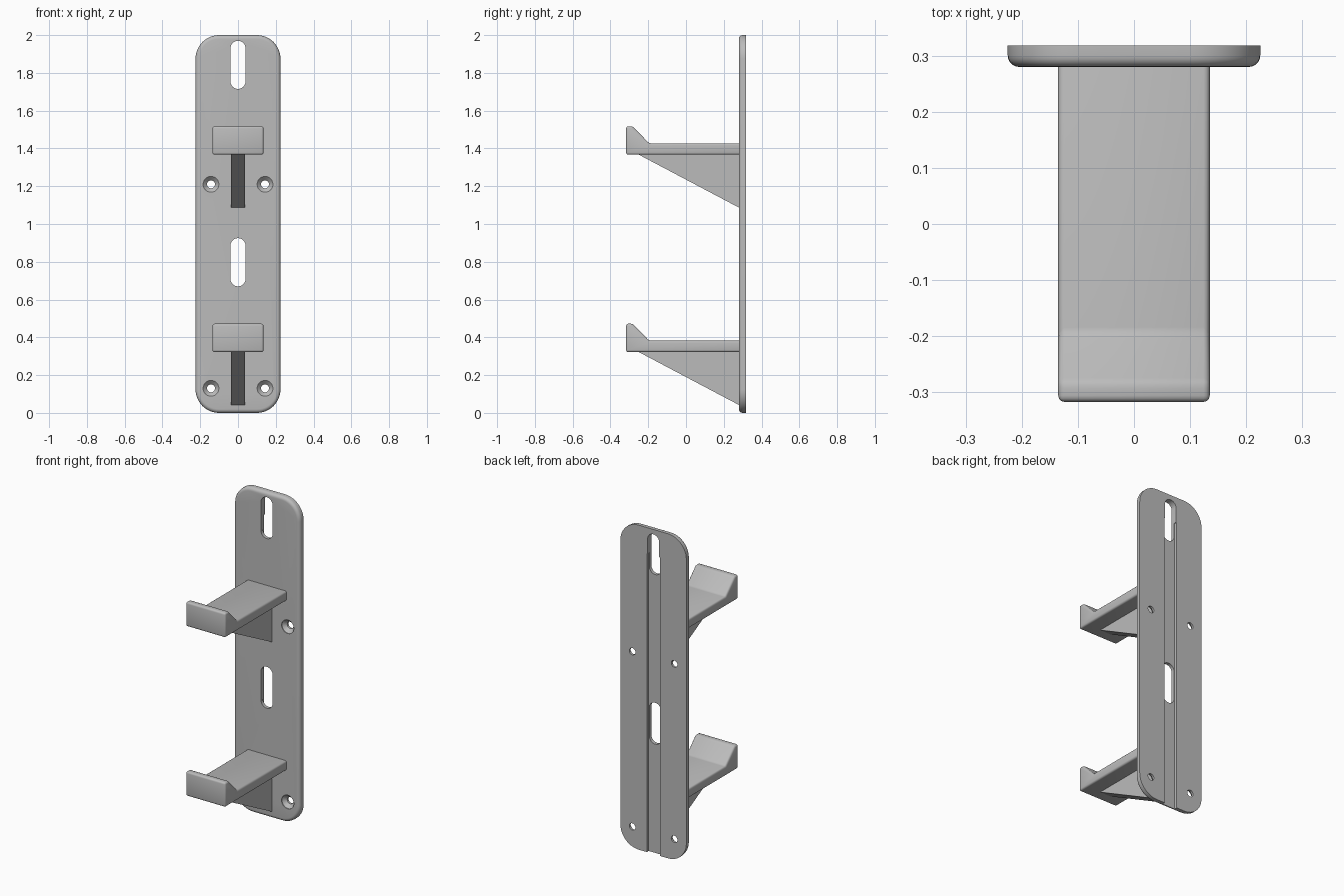
import bpy, bmesh
from math import sin, cos, pi
from mathutils import Vector

cube = bpy.data.objects.get("Cube")
if cube:
    bpy.data.objects.remove(cube, do_unlink=True)

grey = bpy.data.materials.new("plain grey")
grey.use_nodes = True
grey.diffuse_color = (0.5, 0.5, 0.5, 1)
grey.node_tree.nodes["Principled BSDF"].inputs["Base Color"].default_value = (0.5, 0.5, 0.5, 1)

FRONT, BACK = 0.28, 0.318


def finish(name, bm):
    bmesh.ops.recalc_face_normals(bm, faces=bm.faces)
    mesh = bpy.data.meshes.new(name)
    bm.to_mesh(mesh)
    bm.free()
    mesh.materials.append(grey)
    obj = bpy.data.objects.new(name, mesh)
    bpy.context.collection.objects.link(obj)
    return obj


def prism(points, offset):
    """Extrude a closed outline along an offset vector."""
    bm = bmesh.new()
    face = bm.faces.new([bm.verts.new(p) for p in points])
    result = bmesh.ops.extrude_face_region(bm, geom=[face])
    moved = [v for v in result["geom"] if isinstance(v, bmesh.types.BMVert)]
    bmesh.ops.translate(bm, verts=moved, vec=Vector(offset))
    return bm


def rounded_rect(half_w, z0, z1, r, y, steps):
    """Rounded rectangle outline in the xz plane."""
    pts = []
    corners = [(1, z1 - r), (-1, z1 - r), (-1, z0 + r), (1, z0 + r)]
    for k, (side, cz) in enumerate(corners):
        for i in range(steps + 1):
            a = (k + i / steps) * pi / 2
            p = Vector((side * (half_w - r) + r * cos(a), y, cz + r * sin(a)))
            if not pts or (p - pts[-1]).length > 1e-5:
                pts.append(p)
    if (pts[0] - pts[-1]).length < 1e-5:
        pts.pop()
    return pts


def apply_modifiers(obj):
    bpy.ops.object.select_all(action='DESELECT')
    obj.select_set(True)
    bpy.context.view_layer.objects.active = obj
    for m in list(obj.modifiers):
        bpy.ops.object.modifier_apply(modifier=m.name)
    bpy.ops.object.shade_smooth_by_angle(angle=pi / 6)


# Back plate with a rounded front rim
bm = prism(rounded_rect(0.225, 0, 2, 0.125, FRONT, 12), (0, BACK - FRONT, 0))
bm.normal_update()
rim = [e for e in bm.edges if all(abs(v.co.y - FRONT) < 1e-5 for v in e.verts)]
bmesh.ops.bevel(bm, geom=rim, offset=0.02, segments=5, profile=0.5, affect='EDGES')
plate = finish("back_plate", bm)

# Cutters: two hanging slots and the cable groove in the back
cutters = []
for z0, z1 in ((1.715, 1.97), (0.67, 0.925)):
    cutters.append(finish("slot_cutter", prism(
        rounded_rect(0.04, z0, z1, 0.04, FRONT - 0.1, 8), (0, 0.3, 0))))
groove = [(x, BACK - 0.018, z) for x, z in
          ((-0.044, -0.1), (0.044, -0.1), (0.044, 1.84), (-0.044, 1.84))]
cutters.append(finish("groove_cutter", prism(groove, (0, 0.1, 0))))


# Countersunk screw holes, lathed from a profile of (radius, y)
def screw_cutter(x, z, n=24):
    bm = bmesh.new()
    rings = []
    for r, y in ((0.042, FRONT - 0.05), (0.042, FRONT + 0.004),
                 (0.021, FRONT + 0.025), (0.021, BACK + 0.05)):
        rings.append([bm.verts.new((x + r * cos(2 * pi * i / n), y,
                                    z + r * sin(2 * pi * i / n))) for i in range(n)])
    for a, b in zip(rings, rings[1:]):
        for i in range(n):
            j = (i + 1) % n
            bm.faces.new((a[i], a[j], b[j], b[i]))
    bm.faces.new(rings[0])
    bm.faces.new(rings[-1])
    return finish("screw_cutter", bm)


for z in (0.13, 1.21):
    for x in (-0.143, 0.143):
        cutters.append(screw_cutter(x, z))

for c in cutters:
    c.hide_render = True
    mod = plate.modifiers.new("cut", 'BOOLEAN')
    mod.operation = 'DIFFERENCE'
    mod.solver = 'EXACT'
    mod.object = c
apply_modifiers(plate)
for c in cutters:
    bpy.data.objects.remove(c, do_unlink=True)

# Two hooks, each a lipped arm on a triangular brace
for level, z in (("lower", 0.322), ("upper", 1.367)):
    profile = [(0.292, 0), (-0.317, 0), (-0.317, 0.15), (-0.282, 0.15),
               (-0.195, 0.06), (0.292, 0.06)]
    arm = finish(level + "_arm", prism([(-0.135, y, z + h) for y, h in profile], (0.27, 0, 0)))
    bevel = arm.modifiers.new("soft edges", 'BEVEL')
    bevel.width = 0.011
    bevel.segments = 3
    apply_modifiers(arm)

    brace = [(0.29, 0.01), (-0.25, 0.01), (-0.25, 0), (FRONT, -0.28), (0.29, -0.28)]
    finish(level + "_brace", prism([(-0.037, y, z + h) for y, h in brace], (0.074, 0, 0)))
